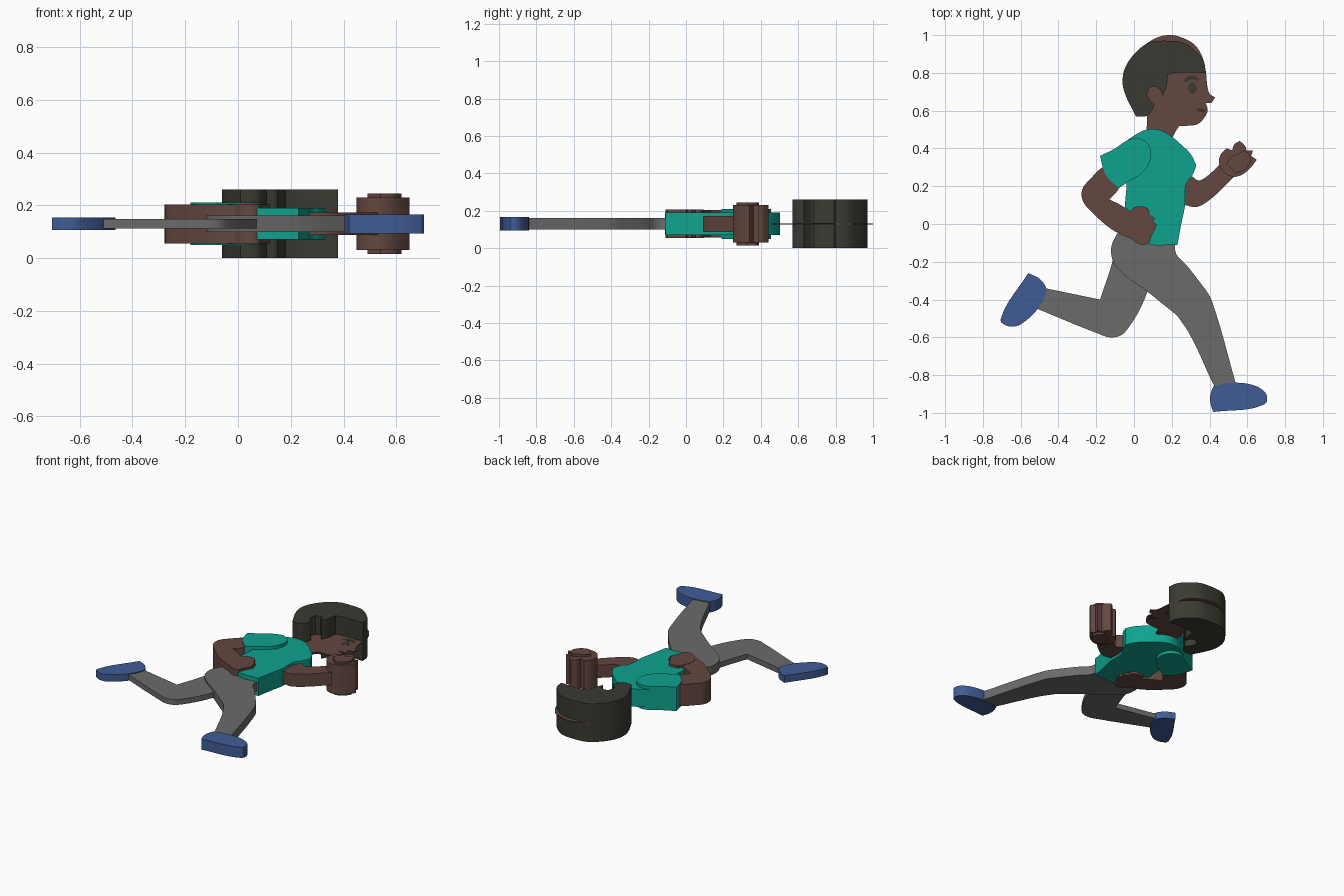
import bpy
import bmesh
import math
from mathutils import Vector

cube = bpy.data.objects.get("Cube")
if cube:
    bpy.data.objects.remove(cube, do_unlink=True)

MID = 0.13      # every part is a slab centred on this height
STEPS = 5       # subdivisions of each rounded outline segment


def material(name, red, green, blue):
    """Make one flat colour from display values."""
    def linear(value):
        value /= 255
        return value / 12.92 if value < 0.04 else ((value + 0.055) / 1.055) ** 2.4
    colour = (linear(red), linear(green), linear(blue), 1)
    mat = bpy.data.materials.new(name)
    mat.use_nodes = True
    mat.diffuse_color = colour
    shader = mat.node_tree.nodes["Principled BSDF"]
    shader.inputs["Base Color"].default_value = colour
    shader.inputs["Roughness"].default_value = 0.8
    return mat


skin = material("brown skin", 100, 71, 64)
hair_colour = material("dark hair", 58, 58, 50)
shirt = material("teal shirt", 15, 162, 143)
trousers = material("grey trousers", 107, 107, 107)
shoe = material("blue shoe", 64, 92, 150)
feature = material("dark face feature", 62, 46, 42)


def rounded(points, sharp_angle):
    """Curve through the points, keeping strong turns as corners."""
    pts = [Vector(p) / 100 for p in points]
    count = len(pts)

    def tangent(i, chord):
        before = pts[i] - pts[i - 1]
        after = pts[(i + 1) % count] - pts[i]
        if before.angle(after) > math.radians(sharp_angle):
            return chord
        return (before.normalized() + after.normalized()).normalized() * chord.length

    outline = []
    for i, start in enumerate(pts):
        nxt = (i + 1) % count
        end = pts[nxt]
        chord = end - start
        m_start, m_end = tangent(i, chord), tangent(nxt, chord)
        straight = m_start.angle(chord) + m_end.angle(chord) < 0.01
        for k in range(1 if straight else STEPS):
            t = k / STEPS
            outline.append(start * (1 + 2 * t) * (1 - t) ** 2
                           + end * t * t * (3 - 2 * t)
                           + m_start * t * (1 - t) ** 2
                           + m_end * t * t * (t - 1))
    return outline


def slab(name, mat, half, points, sharp_angle=48):
    """Extrude a rounded outline equally above and below the middle."""
    bm = bmesh.new()
    base = [bm.verts.new((p.x, p.y, MID - half)) for p in rounded(points, sharp_angle)]
    face = bm.faces.new(base)
    result = bmesh.ops.extrude_face_region(bm, geom=[face])
    top = [g for g in result["geom"] if isinstance(g, bmesh.types.BMVert)]
    bmesh.ops.translate(bm, verts=top, vec=(0, 0, 2 * half))
    bmesh.ops.recalc_face_normals(bm, faces=bm.faces)
    mesh = bpy.data.meshes.new(name)
    bm.to_mesh(mesh)
    bm.free()
    mesh.materials.append(mat)
    obj = bpy.data.objects.new(name, mesh)
    bpy.context.collection.objects.link(obj)
    bpy.ops.object.select_all(action="DESELECT")
    obj.select_set(True)
    bpy.context.view_layer.objects.active = obj
    bpy.ops.object.shade_smooth_by_angle(angle=math.radians(35))
    return obj


# Head: a thin profile with a thick cap of hair around it
slab("head_and_neck", skin, 0.003, [
    (6, 45), (7, 57), (4, 75), (1, 90), (6, 95), (13, 99), (20, 100), (27, 98),
    (32, 95), (36, 89), (38, 81), (39, 72), (40, 69), (43, 67), (41, 64),
    (38, 64), (39, 60), (37, 56), (34, 53), (28, 52), (24, 52), (22, 49), (20, 45)])
slab("hair", hair_colour, MID, [
    (-6, 74), (-5, 82), (1, 91), (8, 96), (18, 97), (26, 96), (32, 92), (37, 86),
    (38, 80), (22, 80), (18, 79), (17, 72), (15, 68), (14, 71), (11, 73), (8, 72),
    (7, 68), (9, 65), (11, 63), (8, 58), (6, 57), (1, 57), (-1, 61), (-4, 67)])

# Painted face details, showing on both sides of the profile
slab("eye", hair_colour, 0.0045, [
    (31 + 2.3 * math.cos(a * math.tau / 8), 72 + 3.2 * math.sin(a * math.tau / 8))
    for a in range(8)])
slab("eyebrow", hair_colour, 0.0045, [
    (26, 76), (29, 78.5), (32, 78.5), (34.5, 77), (34, 75.5), (31, 76.5), (27, 75)])
slab("mouth", feature, 0.0045, [(33, 61.5), (38.5, 60.5), (37, 59), (34, 59.5)])

# Shirt
slab("shirt_body", shirt, 0.06, [
    (-4, 44), (2, 48), (7, 50), (13, 50), (19, 47), (25, 42), (30, 37), (33, 31),
    (31, 26), (28, 22), (27, 17), (27, 10), (25, 0), (23, -11), (6, -10),
    (-4, 2), (-4, 20)])
slab("near_sleeve", shirt, 0.081, [
    (-18, 36), (-10, 40), (-4, 44), (2, 45.5), (7, 43), (9, 38), (8, 32),
    (3, 26), (-2, 23), (-8, 19), (-15, 26)])

# Near arm, bent behind the body with the hand over the hip
slab("near_arm", skin, 0.074, [
    (-15, 31), (-8, 32), (-8, 19), (-13, 13), (-7, 10), (-1, 6), (5, 0), (2, -9),
    (-10, -4), (-21, 5), (-27, 12), (-27.5, 18), (-23, 24)])
slab("near_hand", skin, 0.076, [
    (-2, 6), (0, 9), (6, 9), (8, 7), (8, 5), (11, 3), (10, 1), (12, 0), (11, -3),
    (10, -5), (9, -7), (8, -10), (5, -11), (0, -9), (-4, -2)])

# Forward arm and fist
slab("forward_arm", skin, 0.043, [
    (25, 28), (31, 25), (34, 23), (36, 23.5), (46, 32), (53, 25), (39, 12),
    (33, 9), (27, 10)])
slab("forward_fist", skin, 0.1, [
    (45, 32), (46, 37), (49, 40), (52, 39), (53, 42), (56, 44), (59, 41), (59.5, 39),
    (63, 39), (62, 36), (65, 34), (61, 29), (57, 26), (53, 25), (48, 27)])
slab("forward_thumb", skin, 0.115, [
    (49, 32), (52, 36), (55, 37), (58, 39), (61, 37), (62, 33), (59, 29), (54, 27)])

# Legs
slab("rear_leg", trousers, 0.018, [
    (-10, -8), (-11, -18), (-18, -40), (-47, -34), (-51, -45), (-19, -58),
    (-13, -60), (-7, -59), (-3, -55), (7, -36), (10, -15)])
slab("forward_leg", trousers, 0.031, [
    (-9, -5), (6, -5), (23, -5), (22, -15), (28, -22), (35, -31), (40, -38),
    (43, -46), (54, -85), (43, -87), (24, -50), (16, -43), (6, -35), (-5, -27),
    (-11, -20), (-12, -12)])

# Shoes
slab("rear_shoe", shoe, 0.024, [
    (-56, -26), (-50, -29), (-46.5, -34), (-47, -38), (-51, -45), (-57, -51),
    (-62, -54), (-67, -54), (-70.5, -52), (-70.5, -50)])
slab("forward_shoe", shoe, 0.036, [
    (42, -86), (46, -85), (54, -84), (65, -86), (70, -90), (70.5, -94), (69, -95.5),
    (42, -99.5), (40.5, -95), (40.5, -90)])
